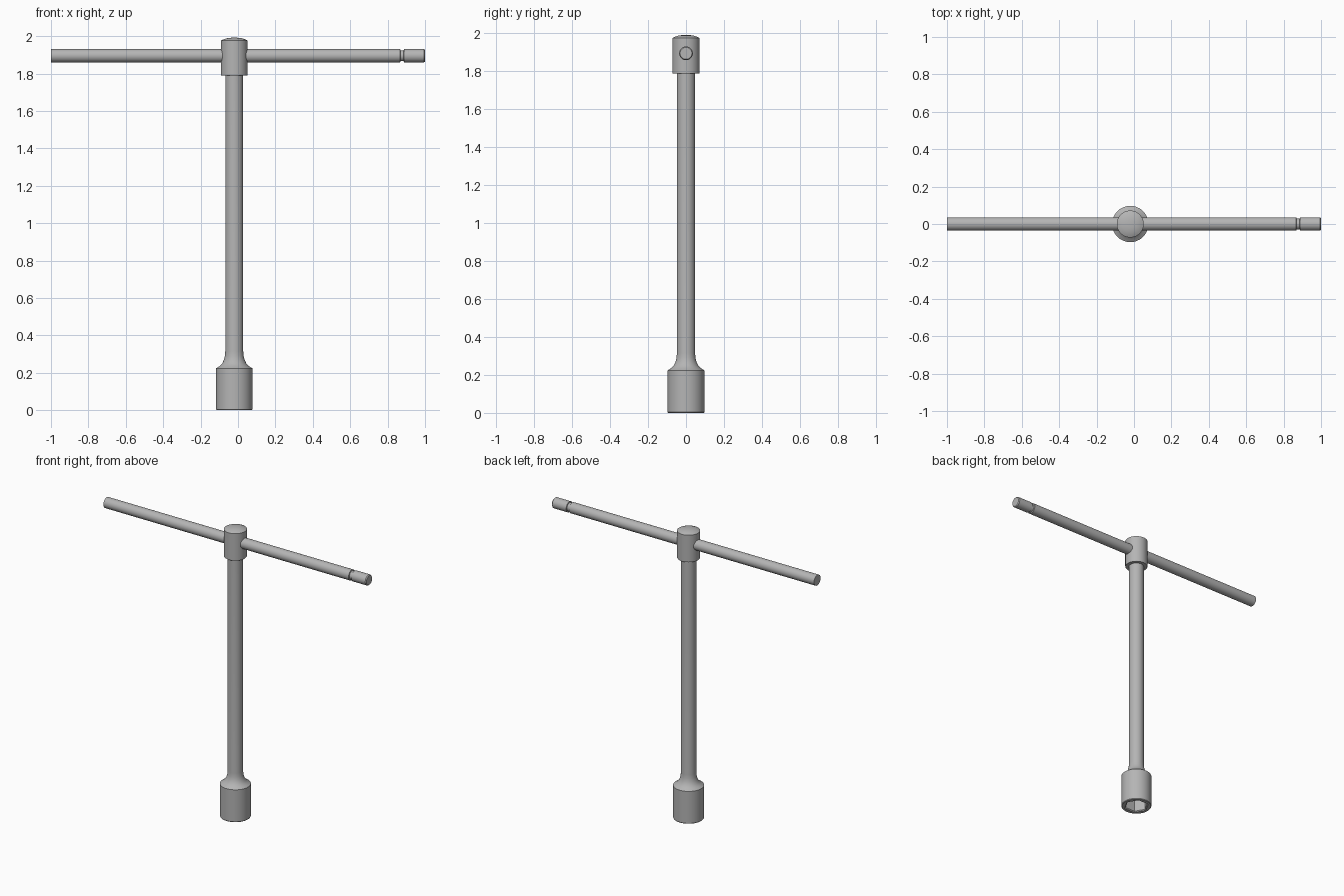
import bpy
import math
from mathutils import Matrix

cube = bpy.data.objects.get("Cube")
if cube:
    bpy.data.objects.remove(cube, do_unlink=True)

# Single steel colour
steel = bpy.data.materials.new("grey steel")
steel.use_nodes = True
STEEL = (0.46, 0.46, 0.46, 1)
steel.diffuse_color = STEEL
steel.node_tree.nodes["Principled BSDF"].inputs["Base Color"].default_value = STEEL

SIDES = 48
CENTRE_X = -0.02


def hexagon(apothem, angle):
    """Radius of a hexagon outline in the given direction."""
    return apothem / math.cos(angle % (math.pi / 3) - math.pi / 6)


def lathe(name, profile, matrix):
    """Revolve (radius, height) rings; a third entry 'hex' makes the ring six-sided."""
    verts, faces = [], []
    for ring in profile:
        for i in range(SIDES):
            a = math.tau * i / SIDES
            r = hexagon(ring[0], a) if len(ring) == 3 else ring[0]
            verts.append((r * math.cos(a), r * math.sin(a), ring[1]))
    for k in range(len(profile) - 1):
        for i in range(SIDES):
            j = (i + 1) % SIDES
            lo, hi = k * SIDES, (k + 1) * SIDES
            faces.append((lo + i, lo + j, hi + j, hi + i))
    last = (len(profile) - 1) * SIDES
    faces.append(tuple(reversed(range(SIDES))))
    faces.append(tuple(range(last, last + SIDES)))
    mesh = bpy.data.meshes.new(name)
    mesh.from_pydata(verts, [], faces)
    mesh.transform(matrix)
    mesh.materials.append(steel)
    mesh.update()
    obj = bpy.data.objects.new(name, mesh)
    bpy.context.collection.objects.link(obj)
    bpy.ops.object.select_all(action="DESELECT")
    obj.select_set(True)
    bpy.context.view_layer.objects.active = obj
    bpy.ops.object.shade_smooth_by_angle(angle=math.radians(30))
    return obj


upright = Matrix.Translation((CENTRE_X, 0, 0))
sideways = Matrix.Translation((0, 0, 1.895)) @ Matrix.Rotation(math.pi / 2, 4, "Y")

# Hex socket, flared neck and shaft, from the cavity floor outwards
lathe("socket_and_shaft", [
    (0.064, 0.15, "hex"), (0.064, 0.006, "hex"), (0.07, 0, "hex"),
    (0.094, 0), (0.097, 0.004), (0.097, 0.224),
    (0.078, 0.236), (0.064, 0.251), (0.055, 0.27), (0.05, 0.29), (0.048, 0.315),
    (0.048, 1.82),
], upright)

# Domed head that holds the bar
lathe("head", [
    (0.07, 1.789), (0.072, 1.792), (0.072, 1.976),
    (0.06, 1.982), (0.042, 1.988), (0.022, 1.991), (0.004, 1.992),
], upright)

# Sliding cross bar with a retaining groove near its left end
lathe("cross_bar", [
    (0.036, -1), (0.036, 0.867), (0.029, 0.869), (0.029, 0.886),
    (0.036, 0.888), (0.036, 0.994), (0.031, 1),
], sideways)
